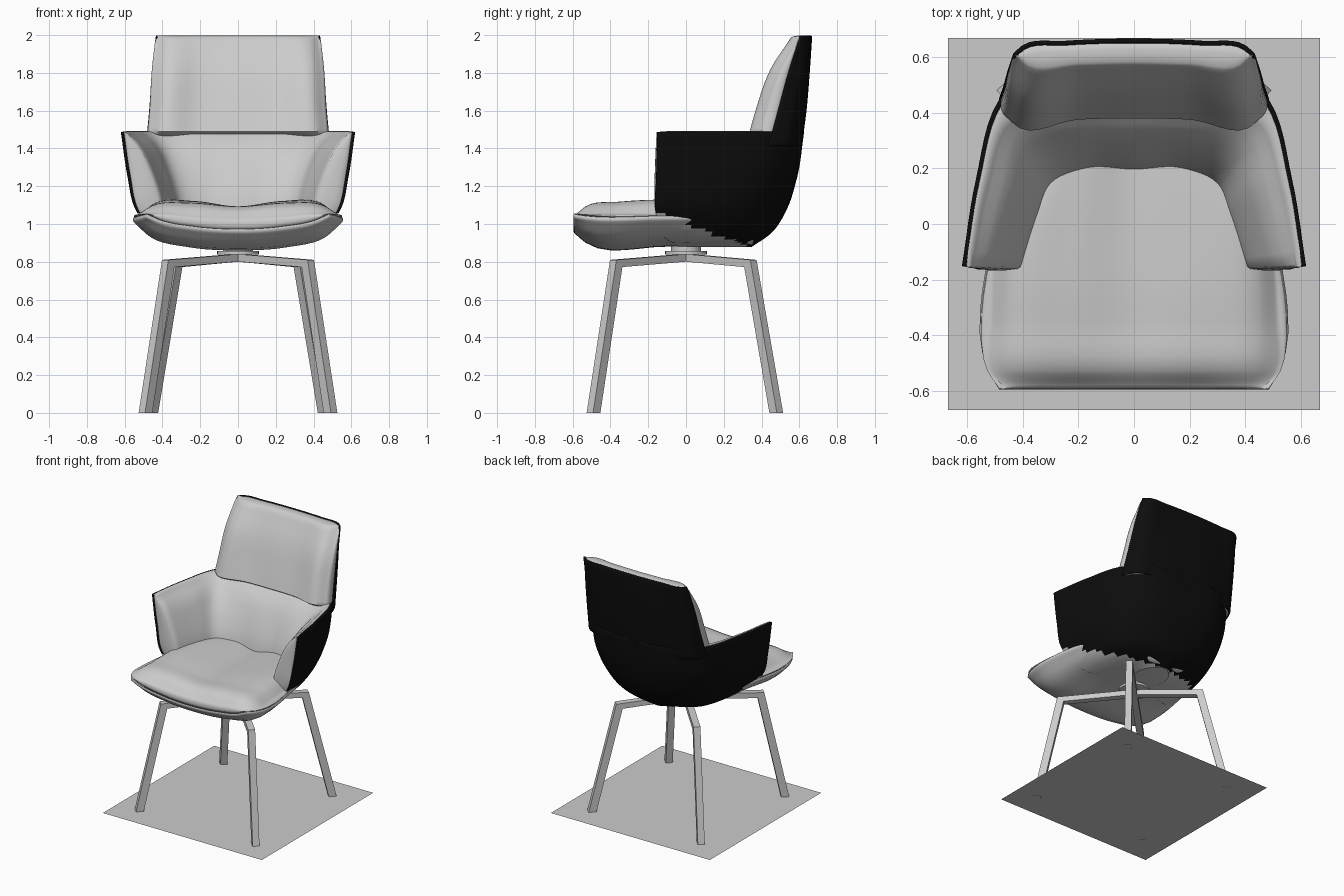
import bpy, bmesh, math
from mathutils import Vector as V

if "Cube" in bpy.data.objects:
    bpy.data.objects.remove(bpy.data.objects["Cube"])

black = bpy.data.materials.new("black_shell")
black.diffuse_color = (0.004, 0.004, 0.004, 1)
black.use_nodes = True
black.node_tree.nodes["Principled BSDF"].inputs["Base Color"].default_value = black.diffuse_color


def spline(pts, n):
    """Smooth curve through pts, n samples per segment (chord-length tangents)."""
    h = [max((b - a).length, 1e-6) for a, b in zip(pts, pts[1:])]
    d = [(b - a) / k for a, b, k in zip(pts, pts[1:], h)]
    m = [d[0]] + [(d[i - 1] * h[i] + d[i] * h[i - 1]) / (h[i] + h[i - 1])
                  for i in range(1, len(d))] + [d[-1]]
    out = []
    for i, k in enumerate(h):
        for s in range(n):
            t = s / n
            out.append(pts[i] * (2*t**3 - 3*t*t + 1) + m[i] * k * (t**3 - 2*t*t + t)
                       + pts[i+1] * (3*t*t - 2*t**3) + m[i+1] * k * (t**3 - t*t))
    return out + [pts[-1].copy()]


def net(rows, n=6):
    """Half rows (edge to centre) -> mirrored, smooth grid of points."""
    full = []
    for r in rows:
        r = [V(p) for p in r]
        full.append(spline(r + [V((-p.x, p.y, p.z)) for p in reversed(r[:-1])], n))
    cols = [spline(list(c), n) for c in zip(*full)]
    return [list(r) for r in zip(*cols)]


def at_z(z, *xy):
    return [(x, y, z) for x, y in xy]


def at_y(y, *xz):
    return [(x, y, z) for x, z in xz]


def moved(grid, sx=1, sy=1, dz=0):
    return [[V((p.x * sx, p.y * sy, p.z + dz)) for p in r] for r in grid]


def finish(name, bm, angle=40):
    bmesh.ops.recalc_face_normals(bm, faces=bm.faces)
    me = bpy.data.meshes.new(name)
    bm.to_mesh(me)
    bm.free()
    ob = bpy.data.objects.new(name, me)
    bpy.context.collection.objects.link(ob)
    bpy.ops.object.select_all(action='DESELECT')
    ob.select_set(True)
    bpy.context.view_layer.objects.active = ob
    bpy.ops.object.shade_smooth_by_angle(angle=math.radians(angle))
    return ob


def slab(name, A, B, bulge, k=5, angle=50):
    """Closed body between two grids, with a rounded rim."""
    bm = bmesh.new()
    R, C = len(A), len(A[0])
    va, vb = ([[bm.verts.new(p) for p in r] for r in G] for G in (A, B))
    for v in (va, vb):
        for i in range(R - 1):
            for j in range(C - 1):
                bm.faces.new((v[i][j], v[i][j+1], v[i+1][j+1], v[i+1][j]))
    rim = ([(0, j) for j in range(C)] + [(i, C - 1) for i in range(1, R)]
           + [(R - 1, j) for j in range(C - 2, -1, -1)] + [(i, 0) for i in range(R - 2, 0, -1)])
    strips = []
    for i, j in rim:
        ci, cj = min(max(i, 1), R - 2), min(max(j, 1), C - 2)
        out = ((A[i][j] - A[ci][cj]).normalized() + (B[i][j] - B[ci][cj]).normalized()).normalized()
        strips.append([va[i][j]] + [
            bm.verts.new(A[i][j].lerp(B[i][j], (1 - math.cos(math.pi * s / k)) / 2)
                         + out * bulge * math.sin(math.pi * s / k)) for s in range(1, k)] + [vb[i][j]])
    for p, q in zip(strips, strips[1:] + strips[:1]):
        for s in range(k):
            bm.faces.new((p[s], p[s+1], q[s+1], q[s]))
    return finish(name, bm, angle)


# Seat: curved pan and cushion
pan = net([
    at_y(-.59, (.485, 1.03), (.42, 1.0), (.24, .965), (0, .95)),
    at_y(-.53, (.52, 1.02), (.44, .96), (.25, .915), (0, .90)),
    at_y(-.10, (.52, 1.02), (.44, .95), (.25, .90), (0, .88)),
    at_y(.20, (.43, 1.02), (.36, .95), (.20, .90), (0, .882)),
    at_y(.35, (.32, 1.02), (.24, .96), (.15, .91), (0, .89))])
top = net([
    at_y(-.58, (.485, 1.05), (.42, 1.055), (.24, 1.04), (0, 1.03)),
    at_y(-.53, (.52, 1.05), (.44, 1.085), (.25, 1.09), (0, 1.075)),
    at_y(-.35, (.52, 1.05), (.45, 1.10), (.25, 1.115), (0, 1.09)),
    at_y(0, (.48, 1.05), (.42, 1.11), (.22, 1.12), (0, 1.09)),
    at_y(.30, (.32, 1.05), (.28, 1.1), (.18, 1.11), (0, 1.08))])
slab("seat_shell", pan, moved(pan, .99, 1, .022), .008)
slab("seat_cushion", top, moved(pan, .985, .99, .024), .012)

# Tub: shell wrapping arms and lower back, with padding inside
tub = net([
    at_z(.88, (.12, .0), (.12, .10), (.12, .22), (.08, .30), (0, .35)),
    at_z(.96, (.45, -.13), (.43, .10), (.34, .33), (.20, .42), (0, .46)),
    at_z(1.08, (.545, -.16), (.51, .14), (.41, .38), (.27, .49), (0, .535)),
    at_z(1.25, (.585, -.155), (.55, .16), (.46, .43), (.32, .55), (0, .588)),
    at_z(1.485, (.62, -.15), (.57, .16), (.485, .45), (.36, .58), (0, .622))])
tub_pad = net([
    at_z(1.02, (.40, -.155), (.34, .02), (.295, .13), (.17, .19), (0, .19)),
    at_z(1.10, (.405, -.155), (.345, .03), (.30, .14), (.17, .20), (0, .20)),
    at_z(1.28, (.46, -.155), (.39, .08), (.345, .20), (.17, .26), (0, .26)),
    at_z(1.42, (.53, -.15), (.46, .12), (.40, .31), (.19, .335), (0, .34)),
    at_z(1.475, (.58, -.145), (.525, .14), (.44, .37), (.20, .385), (0, .395))])
shell = slab("arm_and_lower_back_shell", tub, moved(tub, .97, .97), .005)
pad_back = moved(tub[6:], .975, .975)          # starts above the bowl bottom
step = (len(tub_pad) - 1) / (len(pad_back) - 1)
pad_front = [tub_pad[round(i * step)] for i in range(len(pad_back))]
slab("arm_and_lower_back_padding", pad_front, pad_back, .012)

# The outside of the tub is black, fading to grey under the seat
shell.data.materials.append(None)
shell.data.materials.append(black)
for f in shell.data.polygons:
    c = f.center
    f.material_index = int(c.z > 1.06 - .36 * (c.y + .16))

# Upper back: black shell and padded cushion
back = net([
    at_z(1.42, (.487, .45), (.44, .54), (.27, .595), (0, .614)),
    at_z(1.60, (.47, .50), (.435, .57), (.27, .62), (0, .638)),
    at_z(1.80, (.455, .555), (.42, .61), (.26, .643), (0, .655)),
    at_z(1.992, (.435, .615), (.40, .645), (.25, .66), (0, .668))])
back_pad = net([
    at_z(1.49, (.465, .39), (.41, .345), (.21, .375), (0, .38)),
    at_z(1.60, (.455, .42), (.40, .375), (.21, .41), (0, .412)),
    at_z(1.82, (.445, .50), (.39, .455), (.20, .485), (0, .488)),
    at_z(1.985, (.425, .60), (.38, .565), (.20, .57), (0, .575))])
slab("upper_back_shell", back, moved(back, .985, .975), .005).data.materials.append(black)
slab("upper_back_cushion", back_pad, moved(back, .98, .98, -.004), .012)

# Legs: bent flat bars running diagonally from the hub
for side in (1, -1):
    for label, dx, dy, foot, bend in (("front", .51, -.51, .72, .545), ("back", .48, .50, .69, .495)):
        d = V((dx * side, dy, 0)).normalized()
        w = V((-d.y, d.x, 0)) * .024
        prof = [(0, .842), (bend, .81), (foot, 0), (foot - .055, 0), (bend - .045, .772), (0, .802)]
        bm = bmesh.new()
        a = [bm.verts.new(d * r + V((0, 0, z)) - w) for r, z in prof]
        b = [bm.verts.new(d * r + V((0, 0, z)) + w) for r, z in prof]
        bm.faces.new(a)
        bm.faces.new(b[::-1])
        for i in range(6):
            bm.faces.new((a[i], b[i], b[i-1], a[i-1]))
        finish(f"{label}_leg_{'right' if side > 0 else 'left'}", bm, 15)

# Swivel hub
for name, r, z0, z1 in (("hub_plate", .11, .838, .856), ("hub_column", .08, .85, .90)):
    bpy.ops.mesh.primitive_cylinder_add(vertices=40, radius=r, depth=z1 - z0, location=(0, 0, (z0 + z1) / 2))
    bpy.context.object.name = name
    bpy.ops.object.shade_smooth_by_angle(angle=math.radians(40))

# Floor sheet under the chair
bpy.ops.mesh.primitive_plane_add(size=1.34, location=(0, 0, .003))
bpy.context.object.name = "floor_sheet"
